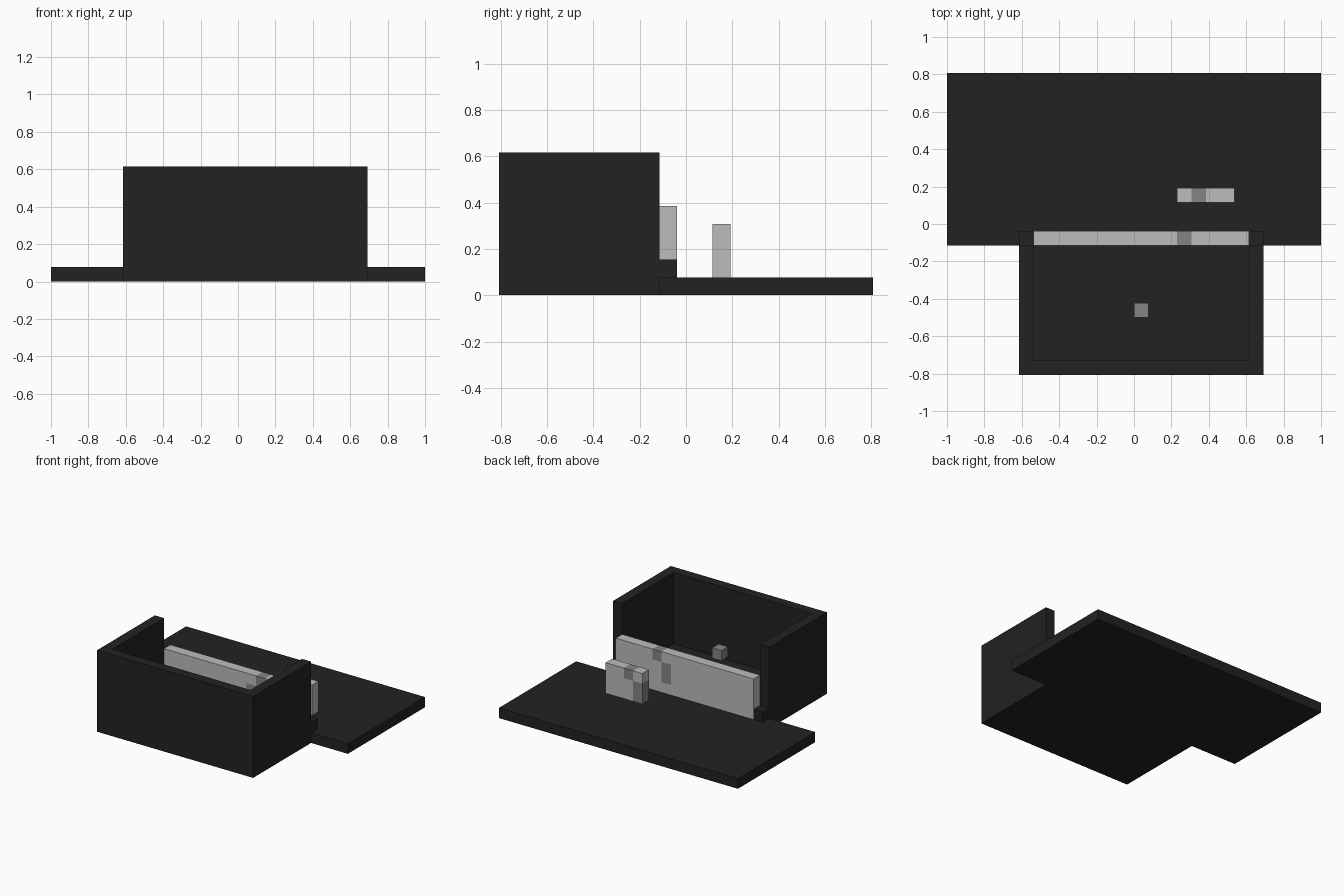
import bpy
import bmesh
from mathutils import Vector

U = 1 / 13  # one building block

if "Cube" in bpy.data.objects:
    bpy.data.objects.remove(bpy.data.objects["Cube"], do_unlink=True)


def material(name, colour):
    m = bpy.data.materials.new(name)
    m.use_nodes = True
    m.diffuse_color = (*colour, 1)
    bsdf = m.node_tree.nodes["Principled BSDF"]
    bsdf.inputs["Base Color"].default_value = (*colour, 1)
    bsdf.inputs["Roughness"].default_value = 0.9
    return m


charcoal = material("charcoal", (0.016, 0.016, 0.016))
pale_grey = material("pale_grey", (0.497, 0.503, 0.497))
stone_grey = material("stone_grey", (0.231, 0.231, 0.220))


def finish(name, bm, mats):
    bmesh.ops.recalc_face_normals(bm, faces=bm.faces)
    bmesh.ops.scale(bm, vec=(U, U, U), verts=bm.verts)
    mesh = bpy.data.meshes.new(name)
    bm.to_mesh(mesh)
    bm.free()
    for m in mats:
        mesh.materials.append(m)
    bpy.context.collection.objects.link(bpy.data.objects.new(name, mesh))


def extrude_plan(name, outline, z0, z1, mat):
    """Raise a plan outline from z0 to z1."""
    bm = bmesh.new()
    face = bm.faces.new([bm.verts.new((x, y, z0)) for x, y in outline])
    top = bmesh.ops.extrude_face_region(bm, geom=[face], use_keep_orig=True)["geom"]
    bmesh.ops.translate(bm, vec=(0, 0, z1 - z0),
                        verts=[v for v in top if isinstance(v, bmesh.types.BMVert)])
    finish(name, bm, [mat])


def block(name, lo, hi, mat, patches=()):
    """Box whose faces inside a patch (x0, x1, z0, z1) are stone grey."""
    lo, hi = Vector(lo), Vector(hi)
    bm = bmesh.new()
    bmesh.ops.create_cube(bm, size=1)
    for v in bm.verts:
        v.co = (lo + hi) / 2 + v.co * (hi - lo)
    for x0, x1, z0, z1 in patches:
        for axis, cuts in (((1, 0, 0), (x0, x1)), ((0, 0, 1), (z0, z1))):
            for c in cuts:
                bmesh.ops.bisect_plane(bm, geom=bm.verts[:] + bm.edges[:] + bm.faces[:],
                                       plane_co=Vector(axis) * c, plane_no=axis)
    for f in bm.faces:
        c = f.calc_center_median()
        if any(x0 <= c.x <= x1 and z0 <= c.z <= z1 for x0, x1, z0, z1 in patches):
            f.material_index = 1
    finish(name, bm, [mat, stone_grey])


# Floor: wide yard joined to the narrower room
extrude_plan("floor", [(-8, -10.5), (9, -10.5), (9, -1.5), (13, -1.5),
                       (13, 10.5), (-13, 10.5), (-13, -1.5), (-8, -1.5)], 0, 1, charcoal)

# Three tall walls, open towards the yard
extrude_plan("room_walls", [(-8, -10.5), (9, -10.5), (9, -1.5), (8, -1.5),
                            (8, -9.5), (-7, -9.5), (-7, -1.5), (-8, -1.5)], 1, 8, charcoal)

# Low stubs at the ends of the divider
for side, x in (("right", -8), ("left", 8)):
    block(side + "_stub", (x, -1.5, 1), (x + 1, -0.5, 2), charcoal)

# Pale walls with darker stones
block("divider_wall", (-7, -1.5, 1), (8, -0.5, 5), pale_grey,
      [(3, 4, 4, 5), (2, 3, 2, 4)])
block("yard_wall", (3, 1.5, 1), (7, 2.5, 4), pale_grey,
      [(4, 5, 3, 4), (3, 4, 1, 3)])

# Loose stone hovering inside the room
block("loose_stone", (0, -6.5, 3), (1, -5.5, 4), stone_grey)
